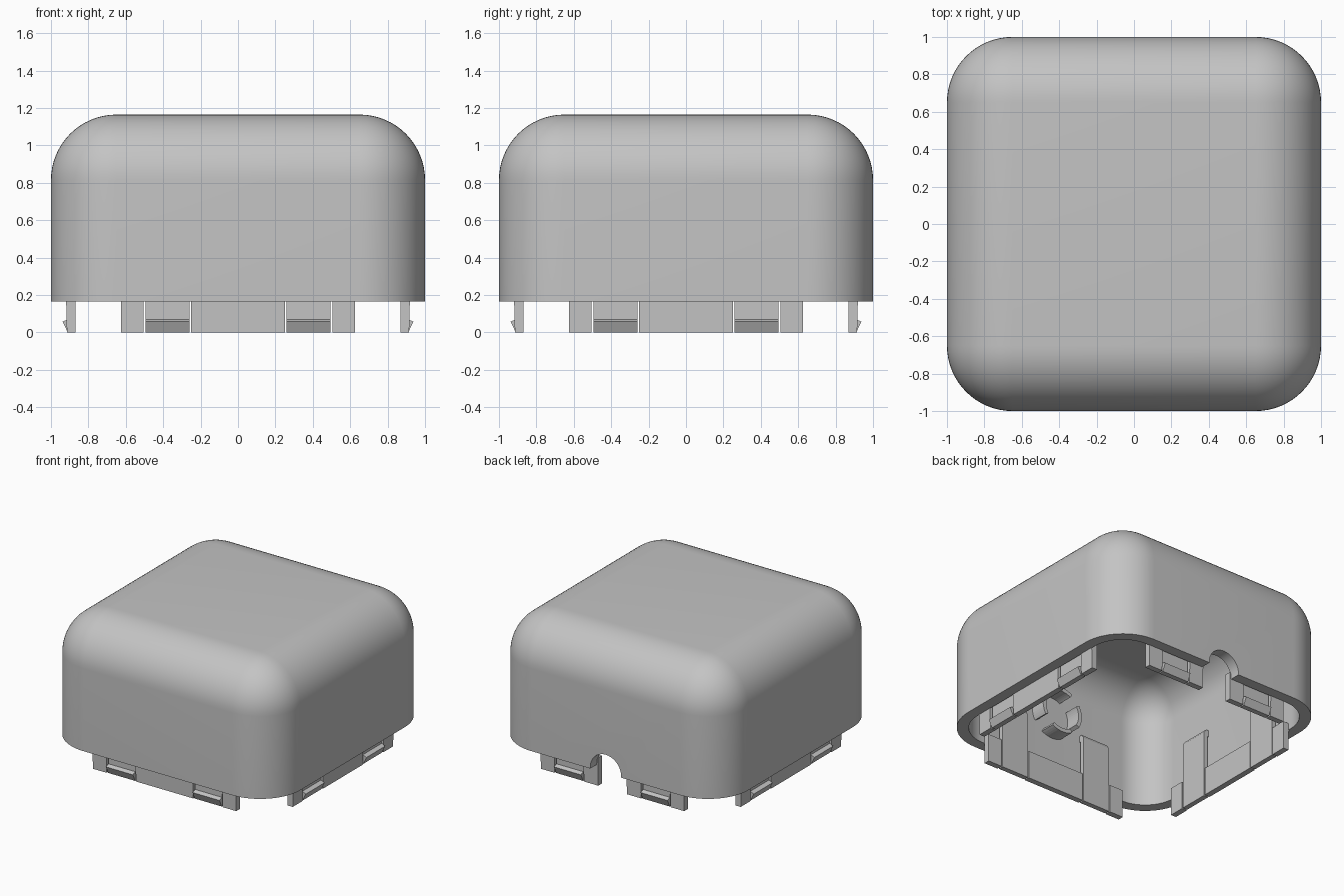
import bpy, bmesh
from math import pi, cos, sin, radians
from mathutils import Matrix, Vector

if "Cube" in bpy.data.objects:
    bpy.data.objects.remove(bpy.data.objects["Cube"])

grey = bpy.data.materials.new("light_grey")
grey.use_nodes = True
grey.diffuse_color = (0.55, 0.55, 0.55, 1)
grey.node_tree.nodes["Principled BSDF"].inputs["Base Color"].default_value = grey.diffuse_color

BASE, TOP, RADIUS = 0.165, 1.165, 0.35
WALL = 0.085
INNER = 1 - WALL


def finish(name, bm):
    bmesh.ops.recalc_face_normals(bm, faces=bm.faces[:])
    mesh = bpy.data.meshes.new(name)
    bm.to_mesh(mesh)
    bm.free()
    mesh.materials.append(grey)
    obj = bpy.data.objects.new(name, mesh)
    bpy.context.collection.objects.link(obj)
    return obj


def rounded_block(name, half, bottom, top, radius):
    """Box with rounded upright and top edges, flat underneath."""
    bm = bmesh.new()
    bmesh.ops.create_cube(bm, size=2)
    for v in bm.verts:
        v.co = (v.co.x * half, v.co.y * half, top if v.co.z > 0 else bottom)
    edges = [e for e in bm.edges if max(v.co.z for v in e.verts) > bottom + 0.01]
    bmesh.ops.bevel(bm, geom=edges, offset=radius, segments=16, profile=0.5,
                    affect='EDGES', clamp_overlap=False)
    return finish(name, bm)


def extrude_outline(bm, points, shift):
    """Solid made by sweeping a closed outline along a vector."""
    face = bm.faces.new([bm.verts.new(p) for p in points])
    swept = bmesh.ops.extrude_face_region(bm, geom=[face], use_keep_orig=True)
    for v in swept["geom"]:
        if isinstance(v, bmesh.types.BMVert):
            v.co += Vector(shift)


def side_part(name, profile, start, end, turn):
    """Outline of (outward, height) points, swept along one side."""
    bm = bmesh.new()
    extrude_outline(bm, [(start, -r, z) for r, z in profile], (end - start, 0, 0))
    bm.transform(Matrix.Rotation(turn, 4, 'Z'))
    return finish(name, bm)


def carve(obj, cutter):
    mod = obj.modifiers.new("carve", 'BOOLEAN')
    mod.operation = 'DIFFERENCE'
    mod.solver = 'EXACT'
    mod.object = cutter
    bpy.context.view_layer.update()
    result = bpy.data.meshes.new_from_object(
        obj.evaluated_get(bpy.context.evaluated_depsgraph_get()))
    obj.modifiers.clear()
    obj.data = result
    bpy.data.objects.remove(cutter)


# Hollow rounded cover with a cable notch at the back
cover = rounded_block("cover", 1, BASE, TOP, RADIUS)
carve(cover, rounded_block("hollow", INNER, 0, TOP - WALL, RADIUS - WALL))
bm = bmesh.new()
arch = [(0.135 * cos(radians(a)), 0.8, BASE + 0.01 + 0.135 * sin(radians(a)))
        for a in range(0, 181, 9)]
extrude_outline(bm, [(0.135, 0.8, 0)] + arch + [(-0.135, 0.8, 0)], (0, 0, 0.4 * 0))
for v in bm.verts:
    v.co.y = 0.8
bm.free()
bm = bmesh.new()
extrude_outline(bm, [(0.135, 0.8, 0)] + arch + [(-0.135, 0.8, 0)], (0, 0.4, 0))
carve(cover, finish("notch", bm))

bpy.ops.object.select_all(action='DESELECT')
cover.select_set(True)
bpy.context.view_layer.objects.active = cover
bpy.ops.object.shade_smooth_by_angle(angle=radians(30))

# Skirt plates and snap tongues on all four sides
IN = 0.87
plate = [(IN, 0), (INNER, 0), (INNER + 0.005, 0.22), (IN, 0.22)]
tongue = [(IN, 0), (0.91, 0), (0.938, 0.058), (0.91, 0.07), (0.905, 0.07),
          (0.905, 0.5), (INNER + 0.01, 0.5), (INNER + 0.01, 0.55), (0.89, 0.55), (IN, 0.52)]

for k, side in enumerate(("front", "left", "back", "right")):
    turn = k * pi / 2
    if side != "back":
        side_part(side + "_middle_plate", plate, -0.25, 0.25, turn)
    for s, end in ((-1, "a"), (1, "b")):
        side_part(f"{side}_end_plate_{end}", plate, s * 0.505, s * 0.625, turn)
        side_part(f"{side}_snap_tongue_{end}", tongue, s * 0.26, s * 0.495, turn)
        if side == "back":
            side_part(f"{side}_notch_plate_{end}", plate, s * 0.125, s * 0.25, turn)

# Split ring holder on the inside of the front wall
for i in range(4):
    bm = bmesh.new()
    angles = [radians(i * 90 - 30 + 6 * j) for j in range(11)]
    outline = [(0.18 * cos(a), -INNER - 0.01, 0.62 + 0.18 * sin(a)) for a in angles]
    outline += [(0.15 * cos(a), -INNER - 0.01, 0.62 + 0.15 * sin(a)) for a in reversed(angles)]
    extrude_outline(bm, outline, (0, 0.13, 0))
    finish(f"ring_holder_{i + 1}", bm)
